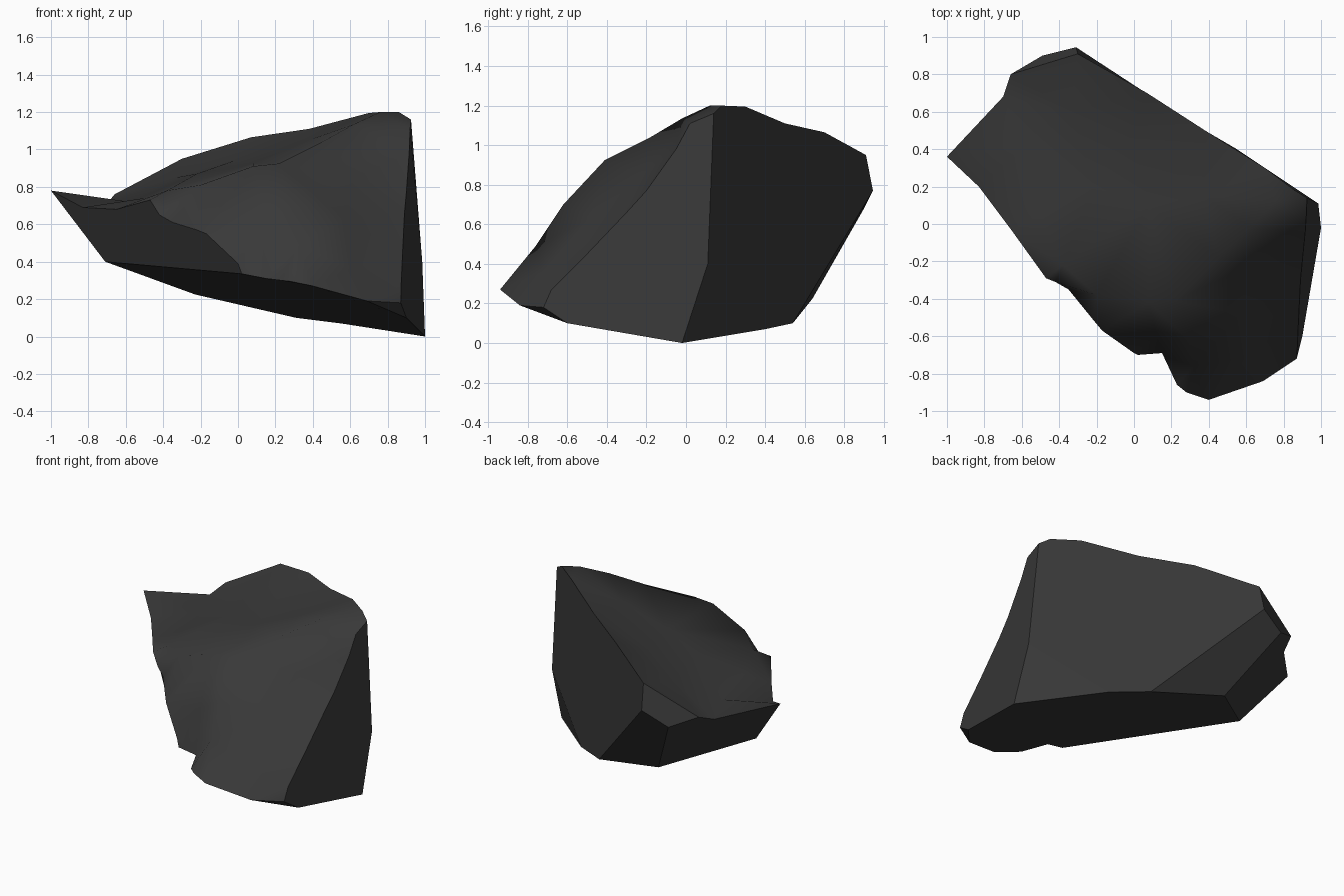
import bpy, bmesh
from mathutils import Vector
from mathutils.geometry import delaunay_2d_cdt

if "Cube" in bpy.data.objects:
    bpy.data.objects.remove(bpy.data.objects["Cube"])

# Rim of the worn upper surface, counter-clockwise, grouped by side
back = [(.925, .14, 1.16), (.86, .18, 1.20), (.70, .30, 1.195), (.38, .50, 1.11),
        (.07, .70, 1.065), (-.30, .91, .95)]
corner = [(-.66, .80, .76), (-.70, .68, .71)]
left = [(-1, .36, .78), (-.83, .20, .69), (-.65, -.04, .68), (-.47, -.29, .73),
        (-.42, -.31, .65), (-.35, -.35, .61), (-.22, -.51, .57), (-.17, -.57, .55),
        (0, -.69, .39), (.02, -.70, .335)]
front = [(.15, -.69, .31), (.23, -.86, .30), (.28, -.90, .295), (.40, -.94, .27), (.69, -.84, .19)]
right = [(.87, -.72, .18), (.872, -.68, .27), (.88, -.50, .45), (.89, -.30, .66),
         (.90, -.20, .77), (.915, -.05, .98), (.92, .02, 1.11)]
rim = back + corner + left + front + right

# Corners of the broken lower faces
toe, heel = (1, -.02, 0), (.985, .11, .40)
b1, b2, b3 = (.55, .40, .07), (.31, .54, .10), (-.23, .64, .225)
low_left, low_right = (-.71, .22, .40), (.90, -.60, .10)
tip, chip = (-.31, .945, .77), (-.49, .90, .68)

# Ridges and hollows inside the upper surface
relief = [(.32, -.76, .49), (.29, -.62, .70), (.22, -.41, .925), (.08, -.42, .91),
          (-.20, -.38, .81), (.45, -.18, 1.04), (.62, -.02, 1.135), (.76, .12, 1.20),
          (.38, .15, 1.05), (.08, .10, .925), (-.22, .20, .87), (-.50, .05, .74),
          (-.58, .42, .72), (-.33, .60, .85), (-.02, .46, .94), (.57, -.48, .63),
          (.62, -.22, .85), (.60, -.72, .36), (.12, -.60, .60), (-.38, -.22, .78)]

stone = bpy.data.materials.new("dark_stone")
stone.diffuse_color = (.04, .04, .04, 1)
stone.use_nodes = True
stone.node_tree.nodes["Principled BSDF"].inputs["Base Color"].default_value = stone.diffuse_color


def make_object(name, bm):
    mesh = bpy.data.meshes.new(name)
    bm.to_mesh(mesh)
    bm.free()
    mesh.materials.append(stone)
    obj = bpy.data.objects.new(name, mesh)
    bpy.context.collection.objects.link(obj)
    return obj


# Upper surface: triangulated in plan and shaded smooth
points = rim + relief
flat = [Vector(p[:2]) for p in points]
_, _, tris, origin, _, _ = delaunay_2d_cdt(flat, [], [list(range(len(rim)))], 1, 1e-5)
bm = bmesh.new()
verts = [bm.verts.new(points[o[0]]) for o in origin]
for t in tris:
    bm.faces.new([verts[i] for i in t]).smooth = True
# Turn diagonals so that the steep parts follow the real slope, not the plan
bmesh.ops.beautify_fill(bm, faces=bm.faces[:],
                        edges=[e for e in bm.edges if not e.is_boundary], method='ANGLE')
make_object("rock_upper_surface", bm)

# Flat fractured faces: back, bevels, left, underside and right
faces = [back + [tip, b2, b1, heel],
         [heel, b1, toe],
         [tip, chip, b3, b2],
         [back[-1], corner[0], chip, tip],
         corner + [left[0], low_left, b3, chip],
         left + [low_left],
         [toe, b1, b2, b3, low_left, left[-1]] + front + [low_right],
         [low_right, front[-1], right[0]],
         right + [back[0], heel, toe, low_right]]
bm = bmesh.new()
cache = {}
for f in faces:
    for p in f:
        if p not in cache:
            cache[p] = bm.verts.new(p)
    bm.faces.new([cache[p] for p in f])
# Point every face away from the middle of the rock
middle = Vector((.1, 0, .6))
bm.normal_update()
for f in bm.faces:
    if f.normal.dot(f.calc_center_median() - middle) < 0:
        f.normal_flip()
make_object("rock_fractured_faces", bm)
